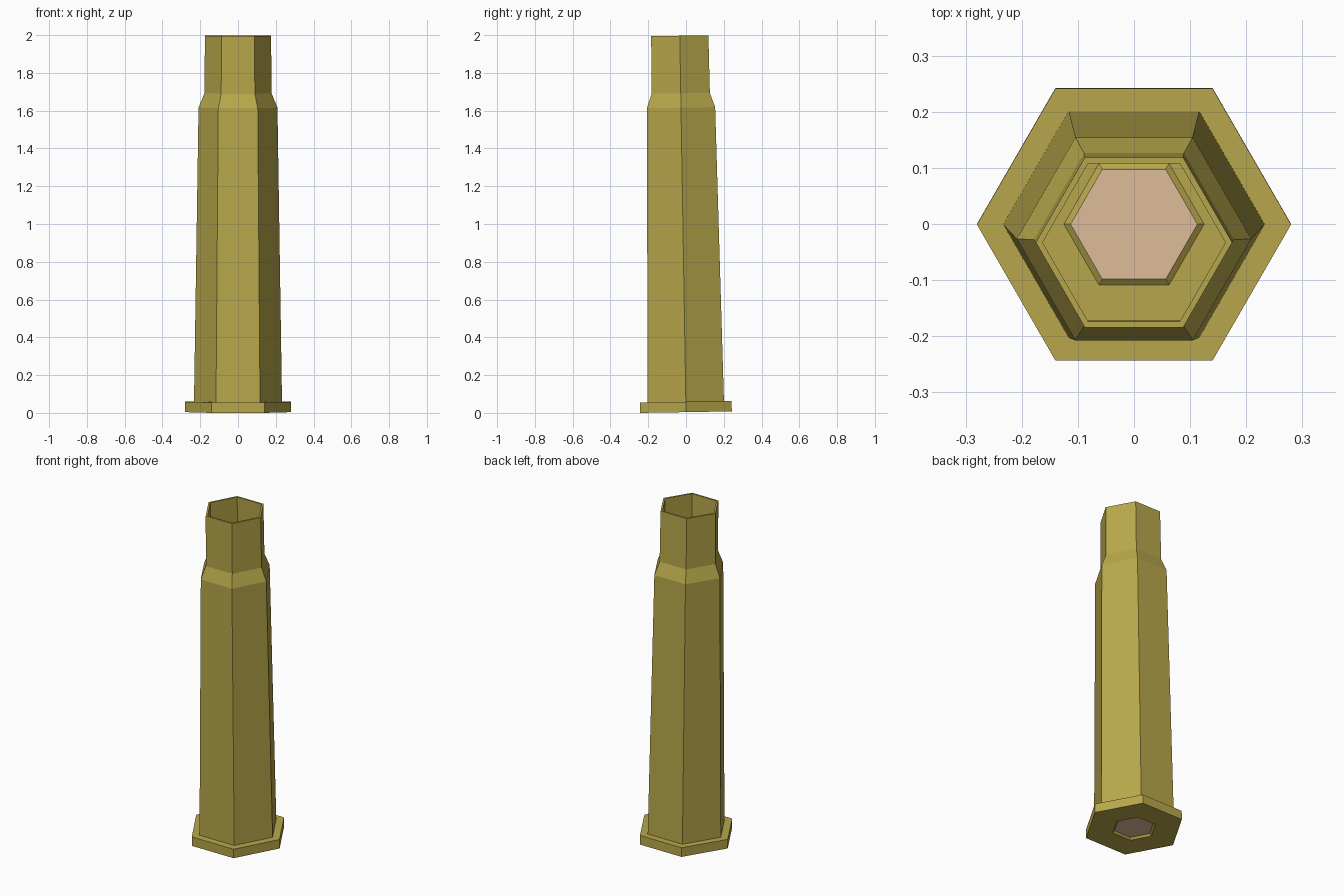
import bpy, bmesh
from math import cos, sin, radians

if "Cube" in bpy.data.objects:
    bpy.data.objects.remove(bpy.data.objects["Cube"])

SIDES = 6
LEAN = 0.0165   # the whole model leans slightly towards the front
LIFT = 0.004    # keeps the low edge on the ground


def material(name, colour):
    mat = bpy.data.materials.new(name)
    mat.diffuse_color = (*colour, 1)
    mat.use_nodes = True
    mat.node_tree.nodes["Principled BSDF"].inputs["Base Color"].default_value = mat.diffuse_color
    return mat


def turned(name, profile, mat, closed=False, caps=False):
    """Six-sided turned part from (radius, height) points."""
    bm = bmesh.new()
    rings = [[bm.verts.new((r * cos(radians(60 * i)), r * sin(radians(60 * i)), z))
              for i in range(SIDES)] for r, z in profile]
    pairs = list(zip(rings, rings[1:]))
    if closed:
        pairs.append((rings[-1], rings[0]))
    for a, b in pairs:
        for i in range(SIDES):
            j = (i + 1) % SIDES
            bm.faces.new((a[i], a[j], b[j], b[i]))
    if caps:
        bm.faces.new(rings[0])
        bm.faces.new(rings[-1])
    bmesh.ops.recalc_face_normals(bm, faces=bm.faces)
    mesh = bpy.data.meshes.new(name)
    bm.to_mesh(mesh)
    bm.free()
    mesh.materials.append(mat)
    obj = bpy.data.objects.new(name, mesh)
    obj.location.z = LIFT
    obj.rotation_euler.x = LEAN
    bpy.context.collection.objects.link(obj)
    return obj


brass = material("brass", (0.48, 0.39, 0.07))
copper = material("copper", (0.75, 0.51, 0.32))

# Hollow case: rim, tapered body, shoulder, open neck, then back down inside
turned("case", [
    (0.113, 0.012), (0.125, 0.0), (0.28, 0.0), (0.28, 0.055),
    (0.233, 0.055), (0.209, 1.612), (0.178, 1.688), (0.175, 1.993),
    (0.163, 1.993), (0.166, 1.685), (0.197, 1.608), (0.221, 0.02),
    (0.125, 0.02), (0.113, 0.028),
], brass, closed=True)

# Primer plugging the hole in the base
turned("primer", [(0.113, 0.012), (0.113, 0.028)], copper, caps=True)
